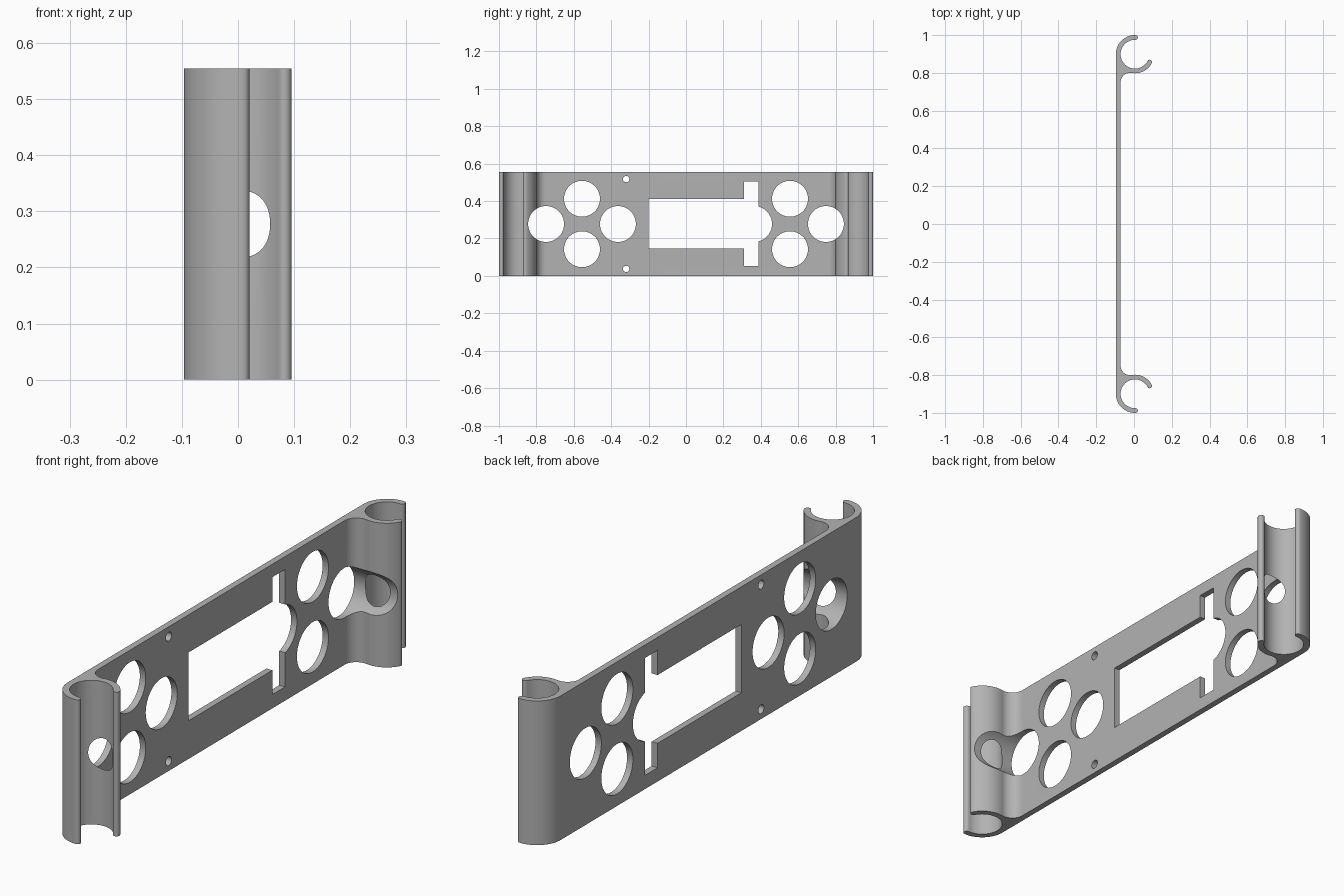
import bpy
import bmesh
import math

if "Cube" in bpy.data.objects:
    bpy.data.objects.remove(bpy.data.objects["Cube"])

HEIGHT = 0.555
BACK = -0.096               # outer face of the plate
WALL = 0.025                # thickness of plate and clips
R_OUT = 0.101
R_IN = R_OUT - WALL
CX, CY = BACK + R_OUT, 1 - R_OUT
FILLET = 0.05

grey = bpy.data.materials.new("plain grey")
grey.use_nodes = True
grey.diffuse_color = (0.45, 0.45, 0.45, 1)
grey.node_tree.nodes["Principled BSDF"].inputs["Base Color"].default_value = (0.45, 0.45, 0.45, 1)


def arc(cx, cy, r, start, end, steps):
    """Points on an arc, angles in degrees."""
    angles = [math.radians(start + (end - start) * i / steps) for i in range(steps + 1)]
    return [(cx + r * math.cos(a), cy + r * math.sin(a)) for a in angles]


def tip(angle, start, end):
    """Rounded end of a clip arm, without its end points."""
    a = math.radians(angle)
    mid = (R_OUT + R_IN) / 2
    return arc(CX + mid * math.cos(a), CY + mid * math.sin(a), WALL / 2, start, end, 8)[1:-1]


def half_profile():
    """Plan outline of one clip, from the back face round to the inner face."""
    upper, lower = 88, 332
    fx = BACK + WALL + FILLET
    fy = CY - math.sqrt((R_OUT + FILLET) ** 2 - (fx - CX) ** 2)
    touch = math.degrees(math.atan2(fy - CY, fx - CX)) + 360
    return (arc(CX, CY, R_OUT, 180, upper, 20)
            + tip(upper, upper, upper - 180)
            + arc(CX, CY, R_IN, upper, lower, 48)
            + tip(lower, lower + 180, lower)
            + arc(CX, CY, R_OUT, lower, touch, 16)
            + arc(fx, fy, FILLET, touch - 180, 180, 16)[1:])


def add_object(name, bm):
    bmesh.ops.recalc_face_normals(bm, faces=bm.faces)
    mesh = bpy.data.meshes.new(name)
    bm.to_mesh(mesh)
    bm.free()
    obj = bpy.data.objects.new(name, mesh)
    bpy.context.collection.objects.link(obj)
    mesh.materials.append(grey)
    return obj


def prism(name, points, direction):
    """Extrude a closed outline along a direction."""
    bm = bmesh.new()
    face = bm.faces.new([bm.verts.new(p) for p in points])
    new = bmesh.ops.extrude_face_region(bm, geom=[face])["geom"]
    moved = [v for v in new if isinstance(v, bmesh.types.BMVert)]
    bmesh.ops.translate(bm, verts=moved, vec=direction)
    return add_object(name, bm)


# Plate with a clip at each end, extruded upward
half = half_profile()
outline = half + [(x, -y) for x, y in reversed(half)]
bracket = prism("clip_bracket", [(x, y, 0) for x, y in outline], (0, 0, HEIGHT))
bpy.context.view_layer.objects.active = bracket
bracket.select_set(True)


def cut(points):
    """Cut an outline given in y and z right through the bracket."""
    cutter = prism("cutter", [(-0.3, y, z) for y, z in points], (0.6, 0, 0))
    cutter.hide_render = True
    mod = bracket.modifiers.new("cut", 'BOOLEAN')
    mod.operation = 'DIFFERENCE'
    mod.solver = 'EXACT'
    mod.object = cutter
    bpy.ops.object.modifier_apply(modifier=mod.name)
    bpy.data.objects.remove(cutter)


def cut_circle(y, z, r, sides):
    cut(arc(y, z, r, 0, 360, sides)[:-1])


def cut_box(y0, y1, z0, z1):
    cut([(y0, z0), (y1, z0), (y1, z1), (y0, z1)])


# Four round holes in a diamond near each end
MID = HEIGHT / 2
for side in (-1, 1):
    for dy, dz in ((0.192, 0), (-0.192, 0), (0, 0.135), (0, -0.135)):
        cut_circle(side * 0.556 + dy, MID + dz, 0.096, 64)

# Central window and the tall slot at its end
cut_box(-0.2, 0.35, 0.147, 0.41)
cut_box(0.31, 0.388, 0.053, 0.505)

# Small screw holes
for dz in (-0.24, 0.24):
    cut_circle(-0.32, MID + dz, 0.017, 24)

bpy.ops.object.shade_smooth_by_angle(angle=math.radians(30))
